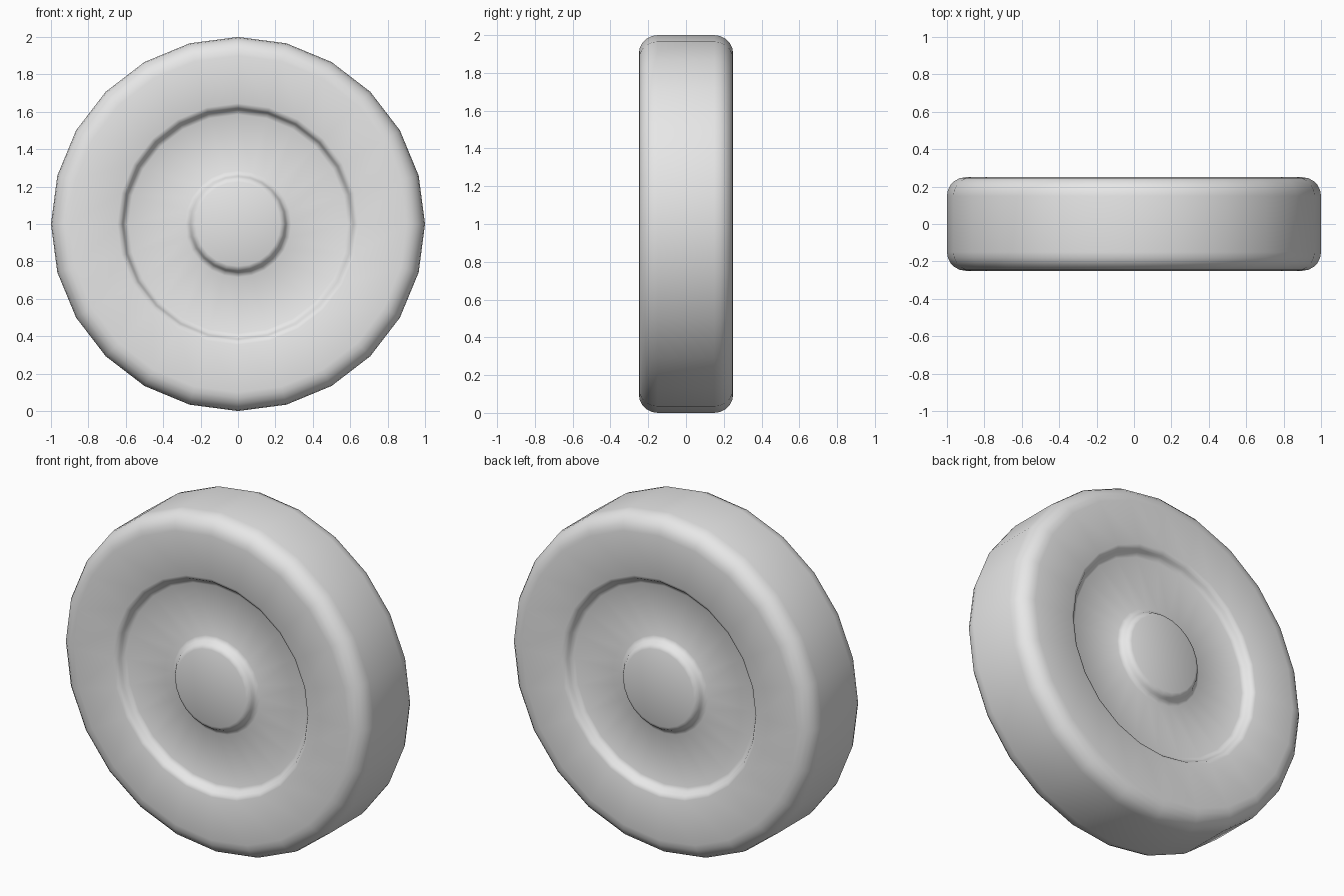
import bpy, bmesh, math

cube = bpy.data.objects.get("Cube")
if cube:
    bpy.data.objects.remove(cube, do_unlink=True)

SIDES = 24
HALF = 0.25      # half thickness
ROUND = 0.1      # outer edge rounding
DEPTH = 0.05     # depth of the recessed ring

grey = bpy.data.materials.new("light_grey")
grey.use_nodes = True
grey.diffuse_color = (0.8, 0.8, 0.8, 1)
grey.node_tree.nodes["Principled BSDF"].inputs["Base Color"].default_value = (0.8, 0.8, 0.8, 1)


def step(r_high, r_low):
    """Soft S-shaped step from the raised face to the recess floor."""
    pts = []
    for t, d in ((0, 0), (0.3, 0.15), (0.45, 0.4), (0.55, 0.6), (0.7, 0.85), (1, 1)):
        pts.append((r_high + (r_low - r_high) * t, HALF - DEPTH * d))
    return pts


# Half profile as (radius, depth): hub, recess, rim face, rounded edge
half = step(0.225, 0.285) + step(0.645, 0.585)[::-1]
for i in range(6):
    a = math.radians(90 - 18 * i)
    half.append((1 - ROUND + ROUND * math.cos(a), HALF - ROUND + ROUND * math.sin(a)))

# Mirror the profile so both sides of the wheel match
profile = [(r, -y) for r, y in half] + [(r, y) for r, y in reversed(half)]

# Lathe the profile around the y axis
bm = bmesh.new()
rings = []
for r, y in profile:
    ring = []
    for k in range(SIDES):
        a = 2 * math.pi * k / SIDES
        ring.append(bm.verts.new((r * math.cos(a), y, 1 + r * math.sin(a))))
    rings.append(ring)
for low, high in zip(rings, rings[1:]):
    for k in range(SIDES):
        n = (k + 1) % SIDES
        bm.faces.new((low[k], low[n], high[n], high[k]))

# Flat hub caps
bm.faces.new(rings[0])
bm.faces.new(rings[-1])
bmesh.ops.recalc_face_normals(bm, faces=bm.faces)

mesh = bpy.data.meshes.new("wheel")
bm.to_mesh(mesh)
bm.free()
mesh.materials.append(grey)
wheel = bpy.data.objects.new("wheel", mesh)
bpy.context.collection.objects.link(wheel)

bpy.ops.object.select_all(action='DESELECT')
wheel.select_set(True)
bpy.context.view_layer.objects.active = wheel
bpy.ops.object.shade_smooth_by_angle(angle=math.radians(60))
